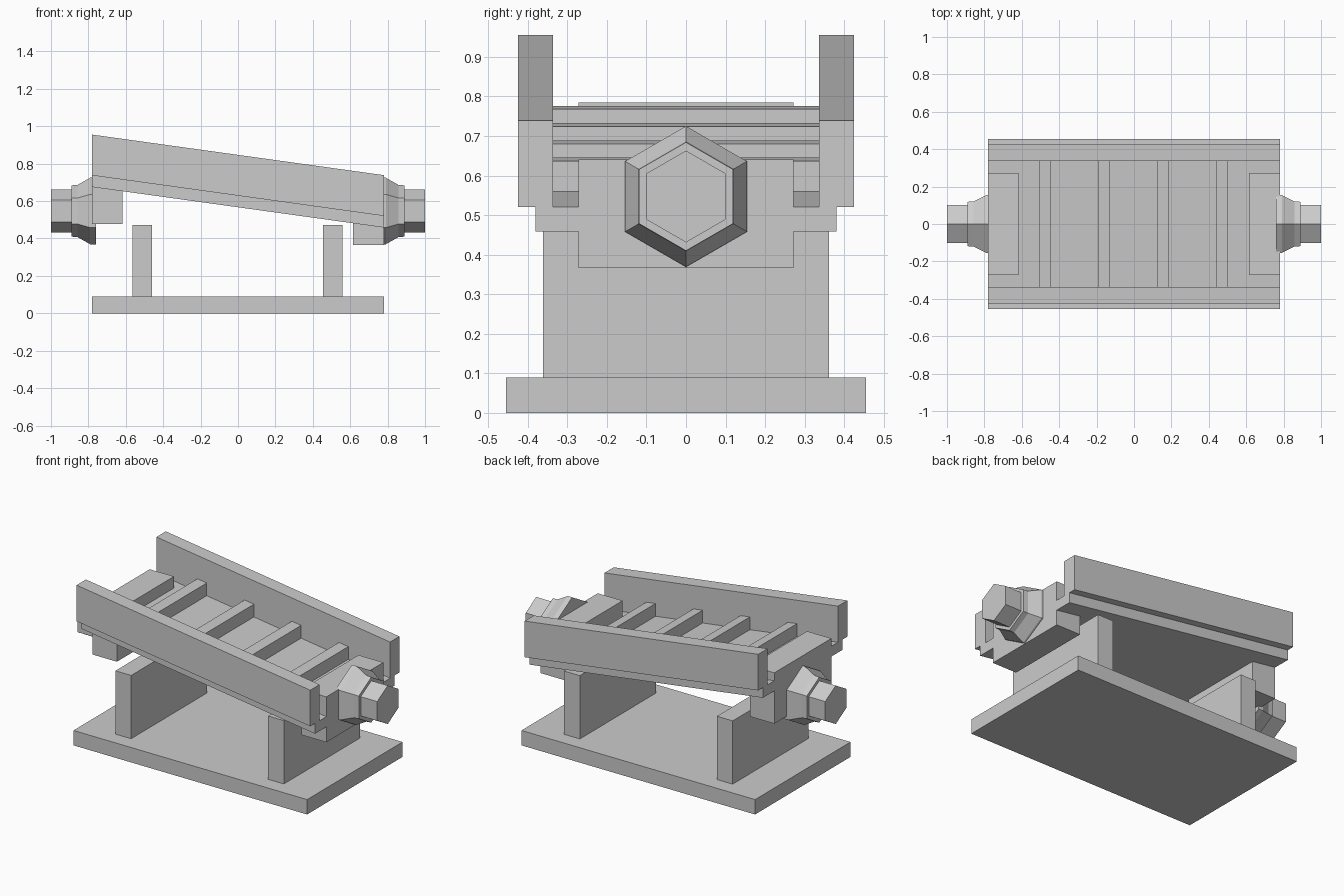
import bpy, bmesh, math

if "Cube" in bpy.data.objects:
    bpy.data.objects.remove(bpy.data.objects["Cube"], do_unlink=True)

GREY = (0.6, 0.6, 0.6, 1.0)
mat = bpy.data.materials.new("plain grey")
mat.use_nodes = True
mat.diffuse_color = GREY
mat.node_tree.nodes["Principled BSDF"].inputs["Base Color"].default_value = GREY

SLOPE = -0.139      # fall of the chute along x
DECK_TOP = 0.629    # deck height at x = 0
HALF = 0.78


def finish(name, bm):
    bmesh.ops.recalc_face_normals(bm, faces=bm.faces)
    mesh = bpy.data.meshes.new(name)
    bm.to_mesh(mesh)
    bm.free()
    mesh.materials.append(mat)
    obj = bpy.data.objects.new(name, mesh)
    bpy.context.collection.objects.link(obj)
    return obj


def box(name, x, y, z, slope=0.0):
    """Box from (min, max) ranges, sheared in z along x by slope."""
    bm = bmesh.new()
    bmesh.ops.create_cube(bm, size=1)
    for v in bm.verts:
        px, py, pz = (r[0] if c < 0 else r[1] for c, r in zip(v.co, (x, y, z)))
        v.co = (px, py, pz + slope * px)
    return finish(name, bm)


def hex_hub(name, side, profile, height):
    """Six-sided stepped shaft along x, from (distance, radius) pairs."""
    bm = bmesh.new()
    rings = []
    for d, r in profile:
        angles = [math.radians(60 * i) for i in range(6)]
        rings.append([bm.verts.new((side * d, r * math.sin(a), height + r * math.cos(a)))
                      for a in angles])
    for a, b in zip(rings, rings[1:]):
        for i in range(6):
            j = (i + 1) % 6
            bm.faces.new((a[i], a[j], b[j], b[i]))
    bm.faces.new(rings[0])
    bm.faces.new(rings[-1])
    return finish(name, bm)


# Base and supports
box("base_plate", (-HALF, HALF), (-0.455, 0.455), (0, 0.09))
box("right_support", (-0.565, -0.46), (-0.362, 0.362), (0.09, 0.472))
box("left_support", (0.455, 0.56), (-0.362, 0.362), (0.09, 0.472))

# Sloping deck, side rails and cross slats
box("chute_deck", (-HALF, HALF), (-0.38, 0.38), (DECK_TOP - 0.062, DECK_TOP), SLOPE)
box("front_rail", (-HALF, HALF), (-0.425, -0.336), (DECK_TOP, DECK_TOP + 0.218), SLOPE)
box("back_rail", (-HALF, HALF), (0.336, 0.425), (DECK_TOP, DECK_TOP + 0.218), SLOPE)
for i in range(4):
    x = -0.475 + 0.315 * i
    box(f"slat_{i + 1}", (x - 0.031, x + 0.031), (-0.336, 0.336),
        (DECK_TOP, DECK_TOP + 0.077), SLOPE)

# Bearing blocks and hexagonal hubs at both ends
box("right_bearing_block", (-HALF, -0.618), (-0.272, 0.272), (0.478, 0.785))
box("left_bearing_block", (0.614, HALF), (-0.272, 0.272), (0.366, 0.64))
hub = [(0.76, 0.178), (0.79, 0.178), (0.857, 0.14), (0.89, 0.137), (0.89, 0.116), (1.0, 0.116)]
hex_hub("right_hub", -1, hub, 0.547)
hex_hub("left_hub", 1, hub, 0.547)
